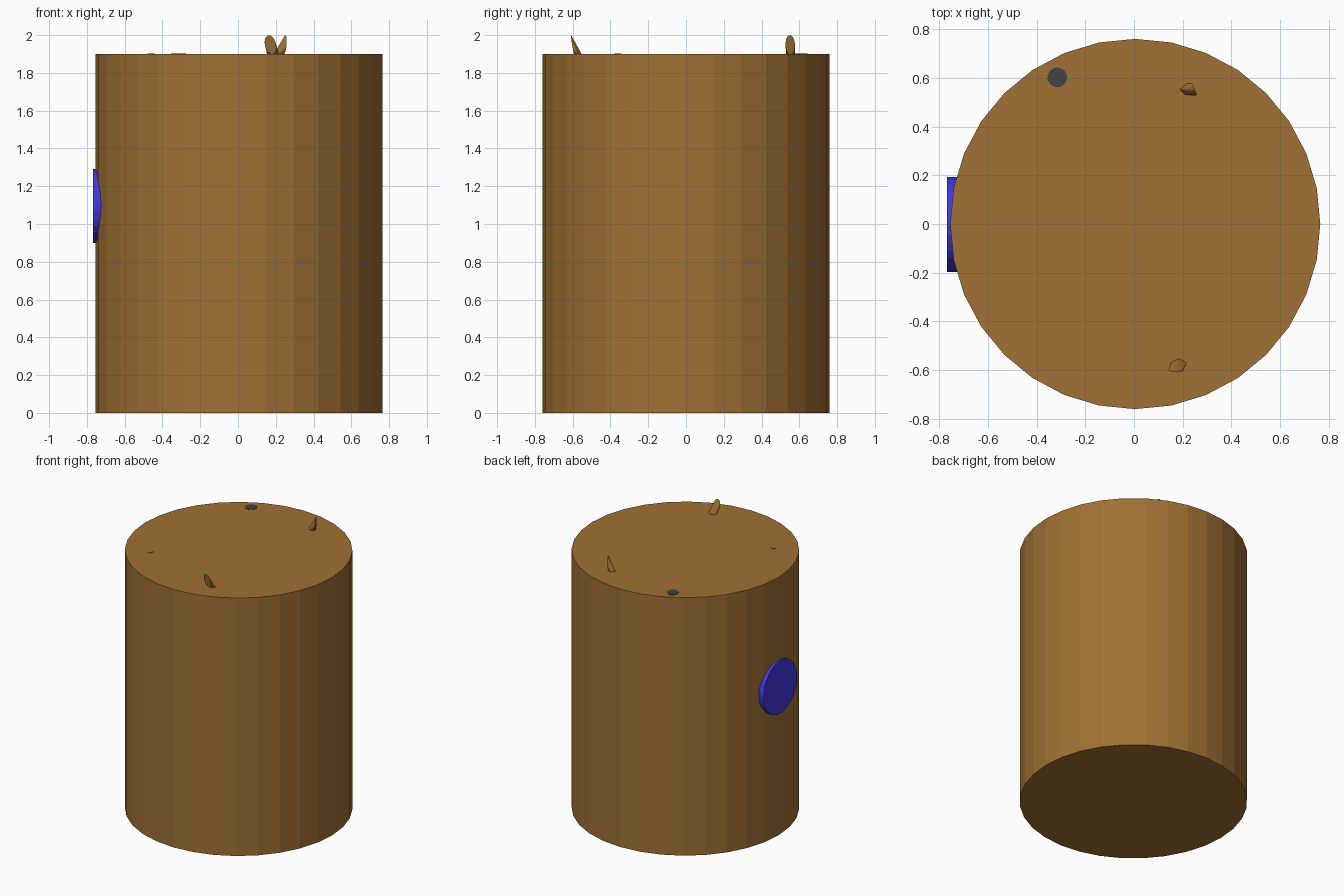
import bpy, bmesh, math
from mathutils import Vector

if "Cube" in bpy.data.objects:
    bpy.data.objects.remove(bpy.data.objects["Cube"])


def material(name, rgb):
    m = bpy.data.materials.new(name)
    m.diffuse_color = (*rgb, 1)
    m.use_nodes = True
    m.node_tree.nodes["Principled BSDF"].inputs["Base Color"].default_value = m.diffuse_color
    return m


wood = material("wood_brown", (0.352, 0.165, 0.034))
blue = material("badge_blue", (0.054, 0.040, 0.75))
dark = material("dark_grey", (0.055, 0.055, 0.055))


def cylinder(name, radius, depth, loc, mat, sides=32, rot=(0, 0, 0)):
    bpy.ops.mesh.primitive_cylinder_add(vertices=sides, radius=radius, depth=depth,
                                        location=loc, rotation=rot)
    ob = bpy.context.object
    ob.name = name
    ob.data.materials.append(mat)
    return ob


def peg_tip(name, centre, side, up, base, mat, sides=20):
    """Oval cut face blended down to a few points on the lid."""
    c, a, b = Vector(centre), Vector(side), Vector(up)
    bm = bmesh.new()
    for i in range(sides):
        t = 2 * math.pi * i / sides
        bm.verts.new(c + a * math.cos(t) + b * math.sin(t))
    for x, y in base:
        bm.verts.new((x, y, 1.895))
    bmesh.ops.convex_hull(bm, input=bm.verts[:])
    bmesh.ops.recalc_face_normals(bm, faces=bm.faces[:])
    me = bpy.data.meshes.new(name)
    bm.to_mesh(me)
    bm.free()
    me.materials.append(mat)
    ob = bpy.data.objects.new(name, me)
    bpy.context.collection.objects.link(ob)
    return ob


# main drum
cylinder("drum_body", 0.76, 1.9, (0.005, 0, 0.95), wood)

# round badge sunk into the left side
cylinder("side_badge", 0.195, 0.06, (-0.738, -0.002, 1.095), blue,
         rot=(0, math.pi / 2, 0))

# small dark plug on the lid
cylinder("lid_plug", 0.04, 0.02, (-0.315, 0.602, 1.893), dark)

# slanted peg tips poking through the lid
peg_tip("front_peg", (0.172, -0.6, 1.949), (0.03, -0.003, 0), (-0.008, -0.008, 0.05),
        [(0.217, -0.567), (0.185, -0.55), (0.155, -0.565)], wood)
peg_tip("back_peg", (0.247, 0.552, 1.949), (-0.01, 0.025, 0), (0.004, -0.002, 0.05),
        [(0.186, 0.552), (0.208, 0.53), (0.215, 0.577)], wood)
cylinder("left_peg", 0.018, 0.02, (-0.46, -0.36, 1.893), wood, sides=12)
